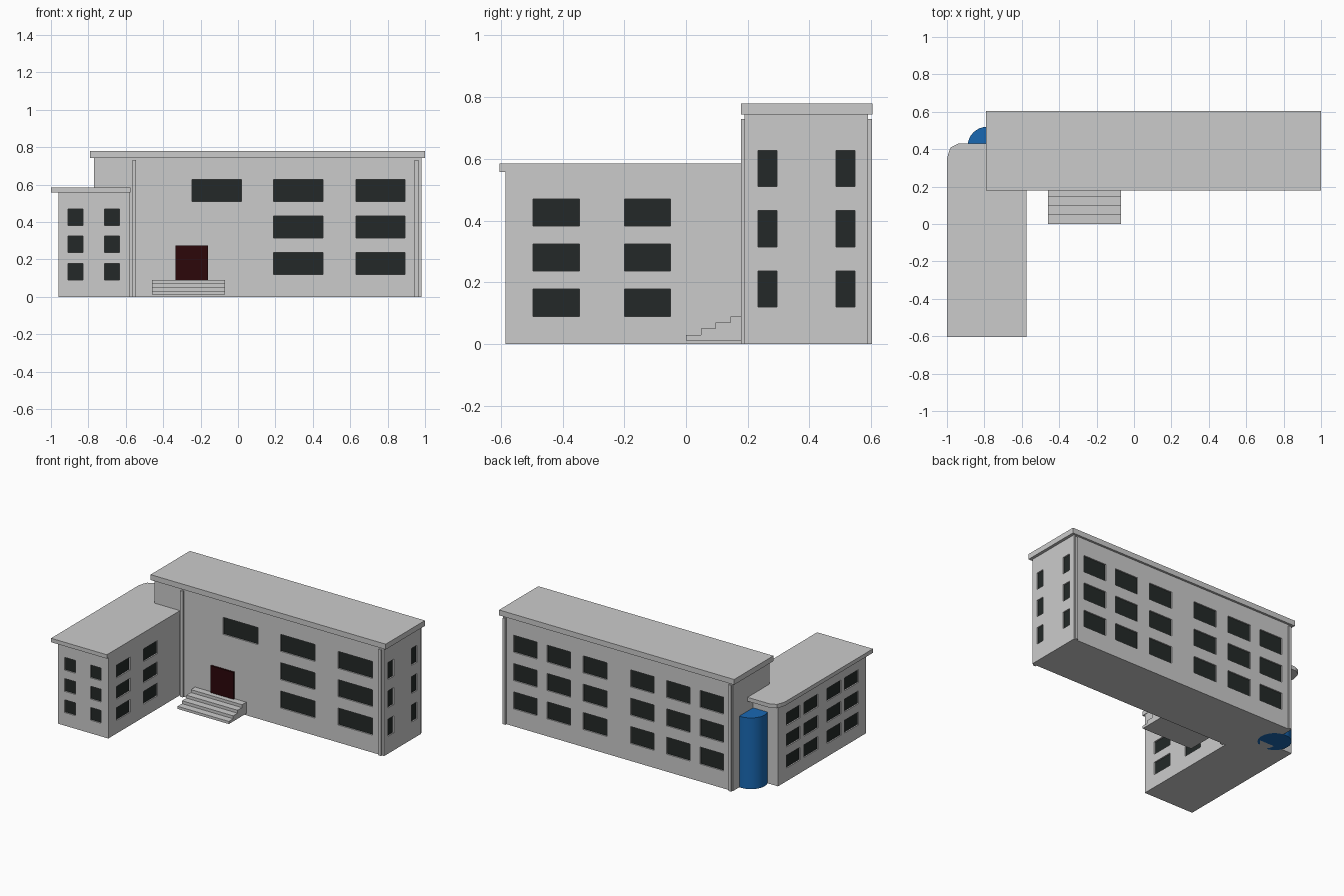
import bpy, bmesh

if "Cube" in bpy.data.objects:
    bpy.data.objects.remove(bpy.data.objects["Cube"])

DEPTH = 0.012  # window recess


def material(name, rgb):
    m = bpy.data.materials.new(name)
    m.diffuse_color = (*rgb, 1)
    m.use_nodes = True
    m.node_tree.nodes["Principled BSDF"].inputs["Base Color"].default_value = m.diffuse_color
    return m


GLASS = material("dark_glass", (0.017, 0.022, 0.021))
RED = material("door_red", (0.025, 0.002, 0.003))
BLUE = material("tower_blue", (0.01, 0.14, 0.45))


def finish(name, bm, mat=None):
    bmesh.ops.recalc_face_normals(bm, faces=bm.faces[:])
    me = bpy.data.meshes.new(name)
    bm.to_mesh(me)
    bm.free()
    ob = bpy.data.objects.new(name, me)
    bpy.context.collection.objects.link(ob)
    if mat:
        me.materials.append(mat)
    return ob


def boxes(name, spans, mat=None):
    """One object made of boxes given as ((x0, x1), (y0, y1), (z0, z1))."""
    bm = bmesh.new()
    for span in spans:
        for v in bmesh.ops.create_cube(bm, size=1)["verts"]:
            for i, (a, b) in enumerate(span):
                v.co[i] = (a + b) / 2 + v.co[i] * (b - a)
    return finish(name, bm, mat)


def prism(name, points, direction):
    """Extrude a flat outline along a direction."""
    bm = bmesh.new()
    face = bm.faces.new([bm.verts.new(p) for p in points])
    ext = bmesh.ops.extrude_face_region(bm, geom=[face])
    verts = [g for g in ext["geom"] if isinstance(g, bmesh.types.BMVert)]
    bmesh.ops.translate(bm, vec=direction, verts=verts)
    return finish(name, bm)


def wall_windows(axis, wall, out, columns, rows):
    """Cutter and pane boxes for a grid of windows in one wall (out = +1 or -1)."""
    cuts, panes = [], []
    for col in columns:
        for row in rows:
            for store, far in ((cuts, wall + out * 0.02), (panes, wall - out * (DEPTH - 0.003))):
                across = tuple(sorted((wall - out * DEPTH, far)))
                store.append((across, col, row) if axis == "x" else (col, across, row))
    return cuts, panes


def block(name, body, groups):
    """Solid block with recessed dark windows."""
    cuts, panes = [], []
    for g in groups:
        c, p = wall_windows(*g)
        cuts += c
        panes += p
    wall = boxes(name + "_walls", [body])
    cutter = boxes(name + "_cutter", cuts)
    mod = wall.modifiers.new("window_recesses", "BOOLEAN")
    mod.operation, mod.solver, mod.object = "DIFFERENCE", "EXACT", cutter
    bpy.context.view_layer.objects.active = wall
    bpy.ops.object.modifier_apply(modifier=mod.name)
    bpy.data.objects.remove(cutter)
    boxes(name + "_windows", panes, GLASS)


# Main three-storey block
rows = [(0.12, 0.237), (0.315, 0.432), (0.51, 0.627)]
back_cols = [(0.1 + s * o - 0.09, 0.1 + s * o + 0.09) for s in (-1, 1) for o in (0.18, 0.455, 0.71)]
block("main_block", ((-0.77, 0.98), (0.19, 0.59), (0, 0.745)), [
    ("y", 0.19, -1, [(0.19, 0.455), (0.63, 0.893)], rows),
    ("y", 0.19, -1, [(-0.247, 0.018)], rows[2:]),
    ("y", 0.59, 1, back_cols, rows),
    ("x", 0.98, 1, [(0.234, 0.295), (0.486, 0.547)], rows),
])
boxes("main_roof", [((-0.79, 1.0), (0.178, 0.605), (0.743, 0.78))])

# Lower side wing
rows = [(0.09, 0.178), (0.236, 0.324), (0.382, 0.47)]
block("wing", ((-0.96, -0.578), (-0.585, 0.37), (0, 0.56)), [
    ("y", -0.585, -1, [(-0.91, -0.828), (-0.715, -0.633)], rows),
    ("x", -0.578, 1, [(-0.495, -0.345), (-0.2, -0.05)], rows),
    ("x", -0.96, -1, [(-0.505, -0.355), (-0.315, -0.165), (-0.065, 0.085), (0.13, 0.28)], rows),
])
prism("wing_roof", [(-1, -0.605, 0.558), (-0.575, -0.605, 0.558), (-0.575, 0.43, 0.558),
                    (-0.94, 0.43, 0.558), (-0.98, 0.41, 0.558), (-0.99, 0.385, 0.558),
                    (-1, 0.35, 0.558)], (0, 0, 0.027))

# Downpipes at the corners of the main block
boxes("downpipes", [((x, x + 0.02), y, (0, 0.73))
                    for xs, y in (((-0.565, 0.945), (0.178, 0.196)), ((-0.765, 0.955), (0.584, 0.602)))
                    for x in xs])

# Entrance door and stepped stairs
boxes("door", [((-0.333, -0.16), (0.178, 0.2), (0.088, 0.275))], RED)
profile = [(0.2, 0.012), (0.0, 0.012)]
for i in range(4):
    z = 0.03 + 0.02 * i
    profile += [(0.048 * i, z), (0.048 * (i + 1) if i < 3 else 0.2, z)]
prism("entrance_steps", [(-0.46, y, z) for y, z in profile], (0.39, 0, 0))

# Rounded blue tower in the rear inner corner
bm = bmesh.new()
bmesh.ops.create_cone(bm, cap_ends=True, segments=32, radius1=0.105, radius2=0.105, depth=0.49)
bmesh.ops.translate(bm, vec=(-0.785, 0.415, 0.245), verts=bm.verts[:])
tower = finish("corner_tower", bm, BLUE)
bpy.context.view_layer.objects.active = tower
tower.select_set(True)
bpy.ops.object.shade_smooth_by_angle()
